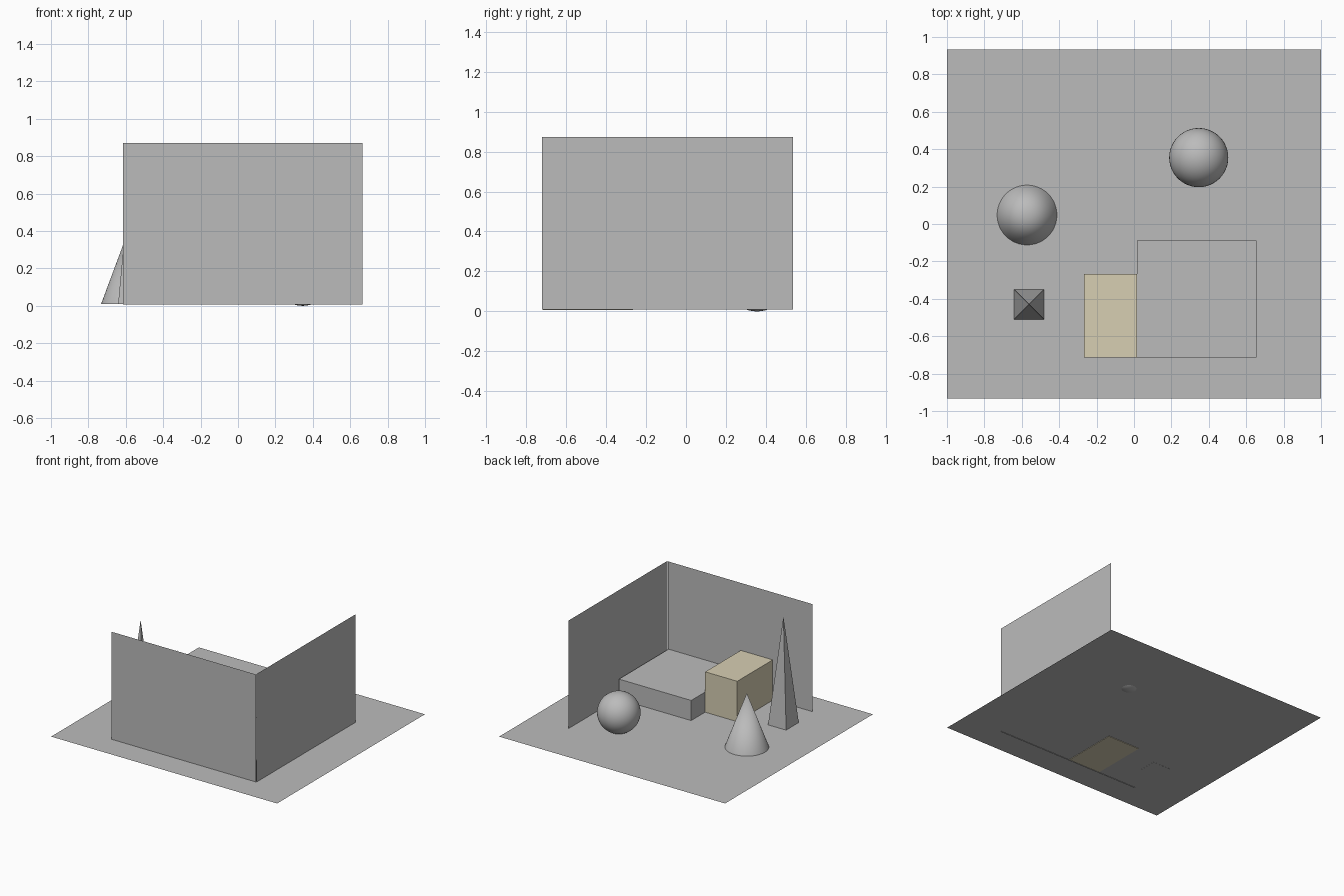
import bpy
import math

start = bpy.data.objects.get("Cube")
if start:
    bpy.data.objects.remove(start, do_unlink=True)


def make_material(name, rgb):
    mat = bpy.data.materials.new(name)
    mat.use_nodes = True
    color = (*rgb, 1)
    mat.diffuse_color = color
    mat.node_tree.nodes["Principled BSDF"].inputs["Base Color"].default_value = color
    return mat


grey = make_material("plain grey", (0.5, 0.5, 0.5))
tan = make_material("pale tan", (0.68, 0.62, 0.45))

FLOOR = 0.01


def finish(name, mat, smooth=False):
    obj = bpy.context.object
    obj.name = name
    obj.data.materials.append(mat)
    bpy.ops.object.transform_apply(location=False, rotation=True, scale=True)
    if smooth:
        bpy.ops.object.shade_smooth_by_angle(angle=math.radians(40))
    return obj


def block(name, low, high, mat):
    """Box between two opposite corners."""
    middle = [(a + b) / 2 for a, b in zip(low, high)]
    bpy.ops.mesh.primitive_cube_add(size=1, location=middle)
    bpy.context.object.scale = [b - a for a, b in zip(low, high)]
    return finish(name, mat)


def sheet(name, location, size, rotation=(0, 0, 0)):
    """Flat panel without thickness."""
    bpy.ops.mesh.primitive_plane_add(size=1, location=location, rotation=rotation)
    bpy.context.object.scale = (*size, 1)
    return finish(name, grey)


def spike(name, x, y, radius, base, top, sides, turn=0, smooth=False):
    """Cone or pyramid from its base to its tip."""
    bpy.ops.mesh.primitive_cone_add(
        vertices=sides, radius1=radius, radius2=0, depth=top - base,
        location=(x, y, (base + top) / 2), rotation=(0, 0, turn))
    return finish(name, grey, smooth)


# Ground and the two standing walls
quarter = math.pi / 2
sheet("floor", (0, 0, FLOOR), (2, 1.868))
sheet("front_wall", (0.025, -0.72, 0.438), (1.28, 0.864), (quarter, 0, 0))
sheet("side_wall", (0.667, -0.092, 0.442), (0.864, 1.255), (0, quarter, 0))

# Blocks in the corner
block("low_block", (0.016, -0.715, FLOOR + 0.001), (0.655, -0.088, 0.172), grey)
block("tan_box", (-0.267, -0.715, 0.006), (0.016, -0.266, 0.333), tan)

# Loose solids
spike("cone", -0.572, 0.048, 0.16, FLOOR, 0.44, 48, smooth=True)
spike("pyramid", -0.561, -0.43, 0.08 * math.sqrt(2), 0.009, 0.868, 4, math.pi / 4)
bpy.ops.mesh.primitive_uv_sphere_add(
    segments=48, ring_count=24, radius=0.158, location=(0.346, 0.355, 0.158))
finish("ball", grey, smooth=True)
